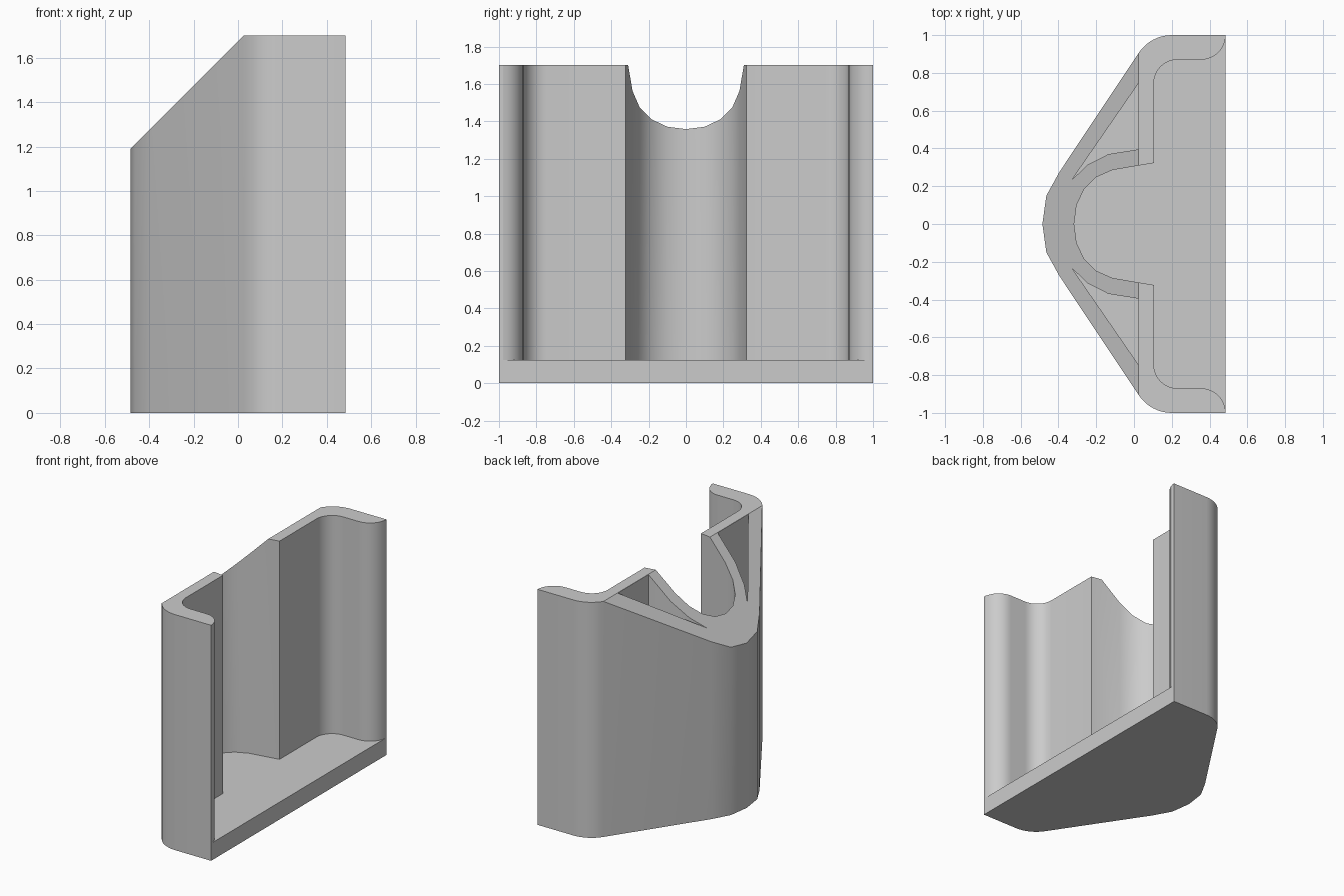
import bpy, bmesh
from math import radians, cos, sin

HEIGHT, FLOOR, ABOVE = 1.70, 0.125, 2.0
BACK = 0.485

cube = bpy.data.objects.get("Cube")
if cube:
    bpy.data.objects.remove(cube, do_unlink=True)

grey = bpy.data.materials.new("plain grey")
grey.use_nodes = True
colour = (0.6, 0.6, 0.6, 1)
grey.diffuse_color = colour
for node in grey.node_tree.nodes:
    if node.type == 'BSDF_PRINCIPLED':
        node.inputs["Base Color"].default_value = colour


def arc(cx, cy, r, start, end, steps=8):
    angles = [radians(start + (end - start) * i / steps) for i in range(steps + 1)]
    return [(cx + r * cos(a), cy + r * sin(a)) for a in angles]


def mirrored(half):
    """Close a half profile, listed from +y towards y = 0, across the y axis."""
    return half + [(x, -y) for x, y in reversed(half) if y > 0]


def prism(name, points, z0, z1, bevel_plane=None):
    bm = bmesh.new()
    face = bm.faces.new([bm.verts.new((x, y, z0)) for x, y in points])
    new = bmesh.ops.extrude_face_region(bm, geom=[face])["geom"]
    for v in new:
        if isinstance(v, bmesh.types.BMVert):
            v.co.z = z1
    if bevel_plane:
        co, no = bevel_plane
        cut = bmesh.ops.bisect_plane(bm, geom=bm.verts[:] + bm.edges[:] + bm.faces[:],
                                     plane_co=co, plane_no=no, clear_outer=True)
        rim = [e for e in cut["geom_cut"] if isinstance(e, bmesh.types.BMEdge)]
        bmesh.ops.holes_fill(bm, edges=[e for e in bm.edges if e.is_boundary] or rim)
    bmesh.ops.recalc_face_normals(bm, faces=bm.faces)
    mesh = bpy.data.meshes.new(name)
    bm.to_mesh(mesh)
    bm.free()
    obj = bpy.data.objects.new(name, mesh)
    mesh.materials.append(grey)
    bpy.context.collection.objects.link(obj)
    return obj


# Outer body with its sloping nose
outer = [(BACK, 1)] + arc(0.2, 0.79, 0.21, 90, 147) + [(-0.395, 0.275), (-0.464, 0.15), (-BACK, 0)]
body = prism("holder_body", mirrored(outer), 0, HEIGHT, ((-BACK, 0, 1.19), (-1, 0, 1)))

# Open cavity: flared lips, rounded corners and a curved central channel
inner = [(0.7, 0.98)] + arc(0.355, 1.0, 0.13, -9, -90) + arc(0.23, 0.745, 0.125, 90, 180)
inner += [(0.105, 0.323), (-0.113, 0.286), (-0.2, 0.248), (-0.264, 0.185), (-0.304, 0.1), (-0.317, 0)]
cutters = [prism("cavity_cutter", mirrored(inner), FLOOR, ABOVE)]

# Hollow pockets between the channel and the outer walls
pocket = [(0.024, 0.745), (-0.33, 0.232), (-0.247, 0.313), (-0.135, 0.37), (0.024, 0.395)]
for side, name in ((1, "left"), (-1, "right")):
    cutters.append(prism(name + "_pocket_cutter", [(x, side * y) for x, y in pocket], FLOOR, ABOVE))

bpy.ops.object.select_all(action='DESELECT')
bpy.context.view_layer.objects.active = body
body.select_set(True)
for cutter in cutters:
    cutter.hide_render = True
    mod = body.modifiers.new("cut", 'BOOLEAN')
    mod.operation, mod.solver, mod.object = 'DIFFERENCE', 'EXACT', cutter
    bpy.ops.object.modifier_apply(modifier=mod.name)
    bpy.data.objects.remove(cutter, do_unlink=True)

bpy.ops.object.shade_smooth_by_angle(angle=radians(30))
